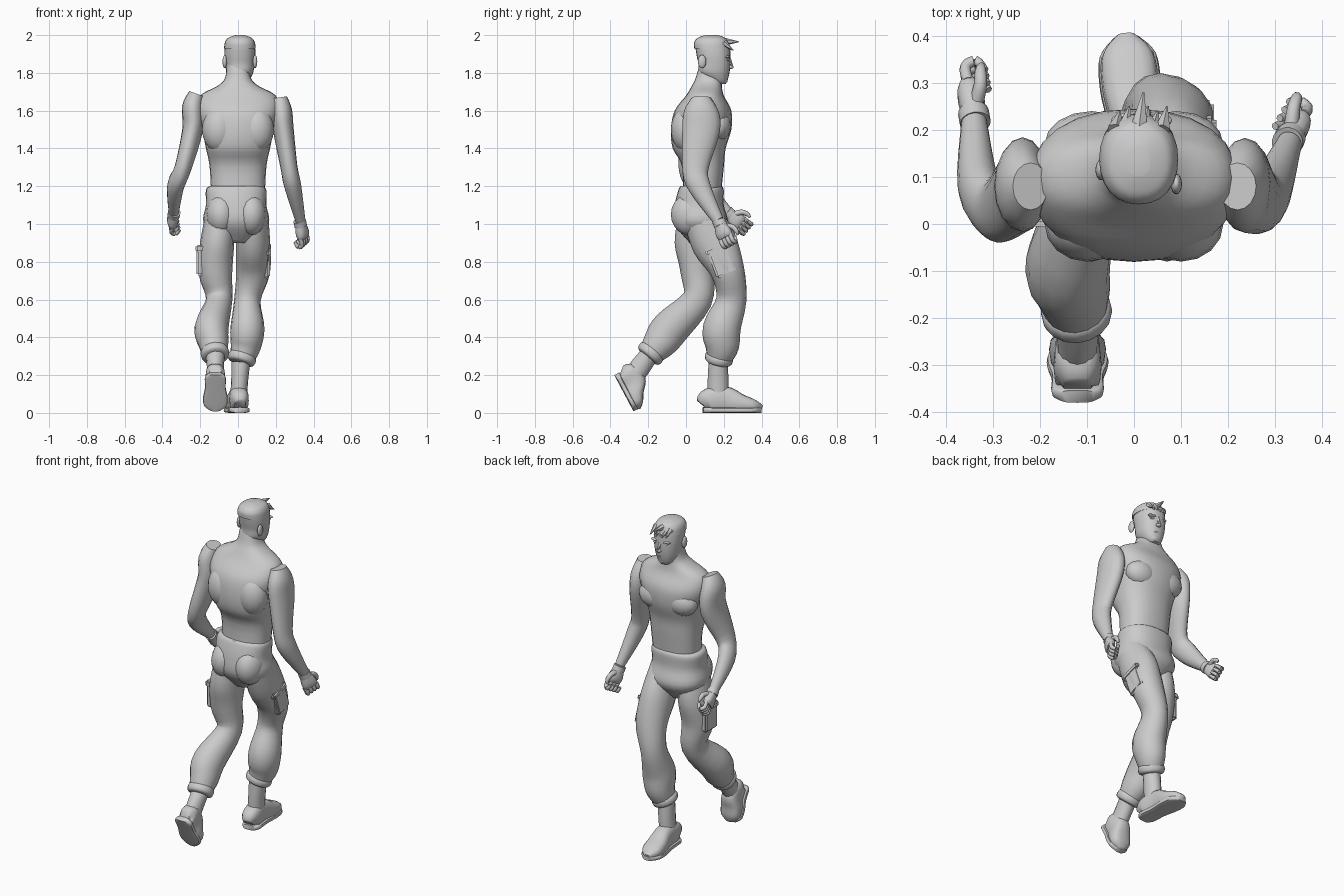
import bpy
import bmesh
import math
from mathutils import Vector, Matrix

default_cube = bpy.data.objects.get("Cube")
if default_cube:
    bpy.data.objects.remove(default_cube, do_unlink=True)


def finish(name, bm, matrix):
    """Turn a bmesh into a smooth shaded object."""
    bm.transform(matrix)
    bmesh.ops.recalc_face_normals(bm, faces=bm.faces)
    mesh = bpy.data.meshes.new(name)
    bm.to_mesh(mesh)
    bm.free()
    part = bpy.data.objects.new(name, mesh)
    bpy.context.collection.objects.link(part)
    bpy.ops.object.select_all(action='DESELECT')
    part.select_set(True)
    bpy.context.view_layer.objects.active = part
    bpy.ops.object.shade_smooth_by_angle(angle=math.radians(50))


def smooth_rows(rows, steps):
    """Catmull-Rom interpolation of all ring parameters."""
    result = []
    last = len(rows) - 1
    for i in range(last):
        before, start = rows[max(i - 1, 0)], rows[i]
        end, after = rows[i + 1], rows[min(i + 2, last)]
        for k in range(steps):
            t = k / steps
            result.append([
                q + t * ((r - p) + t * ((2 * p - 5 * q + 4 * r - s)
                                        + t * (3 * (q - r) + s - p))) / 2
                for p, q, r, s in zip(before, start, end, after)])
    return result + [list(rows[-1])]


def signed_power(value, power):
    return math.copysign(abs(value) ** power, value)


def add_tube(bm, path, widths, depths, sides=16, steps=4, level=False, power=1):
    """Skin rings of given half widths and half depths along a path."""
    rows = smooth_rows([(*p, w, d) for p, w, d in zip(path, widths, depths)], steps)
    centres = [Vector(row[:3]) for row in rows]
    last = len(rows) - 1
    rings = []
    for i, (*_, width, depth) in enumerate(rows):
        across, forward = Vector((1, 0, 0)), Vector((0, 1, 0))
        if not level:
            along = (centres[min(i + 1, last)] - centres[max(i - 1, 0)]).normalized()
            across = (across - along * across.dot(along)).normalized()
            forward = along.cross(across)
        ring = []
        for k in range(sides):
            angle = math.tau * k / sides
            u = signed_power(math.cos(angle), power) * width
            v = signed_power(math.sin(angle), power) * depth
            ring.append(bm.verts.new(centres[i] + across * u + forward * v))
        rings.append(ring)
    for low, high in zip(rings, rings[1:]):
        for k in range(sides):
            n = (k + 1) % sides
            bm.faces.new((low[k], low[n], high[n], high[k]))
    bm.faces.new(rings[0])
    bm.faces.new(rings[-1])


def tube(name, path, widths, depths, matrix=Matrix(), **options):
    bm = bmesh.new()
    add_tube(bm, path, widths, depths, **options)
    finish(name, bm, matrix)


def column(name, x, rows, power=.85):
    """Upright body part from level rings: y, z, half width, half depth."""
    ys, zs, widths, depths = zip(*rows)
    tube(name, [(x, y, z) for y, z in zip(ys, zs)], widths, depths,
         sides=24, level=True, power=power)


def ellipsoid(name, centre, radii):
    bm = bmesh.new()
    bmesh.ops.create_uvsphere(bm, u_segments=16, v_segments=10, radius=1)
    finish(name, bm, Matrix.Translation(centre) @ Matrix.Diagonal((*radii, 1)))


def spike(name, start, end, radius):
    """Pointed lock or wedge running from start to end."""
    start, end = Vector(start), Vector(end)
    bm = bmesh.new()
    bmesh.ops.create_cone(bm, cap_ends=True, segments=6, radius1=radius,
                          radius2=radius / 10, depth=(end - start).length)
    turn = (end - start).to_track_quat('Z', 'Y').to_matrix().to_4x4()
    finish(name, bm, Matrix.Translation((start + end) / 2) @ turn)


def rounded_box(name, size, matrix):
    bm = bmesh.new()
    bmesh.ops.create_cube(bm, size=1)
    bm.transform(Matrix.Diagonal((*size, 1)))
    bmesh.ops.bevel(bm, geom=bm.edges[:], offset=.01, segments=2, affect='EDGES')
    finish(name, bm, matrix)


def pose(place, pitch=0, yaw=0):
    """Placement with a pitch about x and a yaw about z, in degrees."""
    return (Matrix.Translation(place) @ Matrix.Rotation(math.radians(yaw), 4, 'Z')
            @ Matrix.Rotation(math.radians(pitch), 4, 'X'))


# Torso, neck and the hips of the trousers
column("torso", 0, [
    (.08, 1.1, .14, .1), (.09, 1.3, .15, .11), (.07, 1.4, .17, .14), (.08, 1.5, .19, .16),
    (.09, 1.6, .22, .15), (.1, 1.68, .2, .1), (.11, 1.73, .11, .08),
    (.12, 1.77, .07, .07), (.13, 1.84, .06, .06)])
column("trouser_hips", -.01, [
    (.08, 1.2, .14, .11), (.08, 1.18, .16, .12), (.07, 1.1, .16, .13),
    (.08, 1, .17, .14), (.08, .9, .06, .06)])
for side, tag in ((-1, "left"), (1, "right")):
    ellipsoid(tag + "_chest_muscle", (side * .09, .17, 1.52), (.1, .07, .08))
    ellipsoid(tag + "_shoulder_blade", (side * .1, 0, 1.5), (.09, .08, .12))
    ellipsoid(tag + "_buttock", (side * .08 - .01, .02, 1.05), (.08, .1, .11))


def leg(tag, path):
    """Trouser leg with a gathered cuff at its lower end."""
    tube(tag + "_trouser_leg", path, (.08, .09, .09, .07, .09, .08, .06),
         (.1, .12, .09, .08, .1, .09, .06))
    end = Vector(path[-1])
    upward = (Vector(path[-2]) - end).normalized()
    radii = (.06, .075, .07, .04)
    tube(tag + "_trouser_cuff", [end + upward * k for k in (.05, .03, 0, -.01)], radii, radii)


def boot(tag, top, matrix):
    """Boot with the heel at the local origin and the toe along y."""
    lengths = (0, .03, .12, .2, .27, .31)
    widths = (.03, .05, .05, .06, .055, .02)
    heights = (.08, .13, .14, .1, .07, .04)
    tube(tag + "_boot_foot", [(0, y, h / 2) for y, h in zip(lengths, heights)],
         widths, [h / 2 for h in heights], matrix, power=.75)
    tube(tag + "_boot_sole", [(0, y, .015) for y in lengths],
         [w + .005 for w in widths], [.015] * len(widths), matrix, power=.5)
    top, ankle = Vector(top), matrix @ Vector((0, .08, .08))
    tube(tag + "_boot_shaft", (top, (top + ankle) / 2, ankle), (.05, .045, .045), (.05, .055, .055))


# Legs: the left trails and the right strides forward
left_cuff, right_cuff = (-.12, -.2, .3), (.015, .17, .27)
leg("left", [(-.09, .06, 1.05), (-.11, .06, .9), (-.12, .06, .75), (-.1, .06, .6),
             (-.14, -.08, .45), (-.13, -.14, .37), left_cuff])
leg("right", [(.08, .08, 1.05), (.08, .15, .9), (.08, .22, .75), (.05, .24, .6),
              (.05, .19, .45), (.04, .19, .35), right_cuff])
boot("left", left_cuff, pose((-.12, -.38, .2), -62) @ Matrix.Diagonal((1, .7, 1, 1)))
boot("right", right_cuff, pose((.01, .09, 0), 0, 5))

# Cargo pockets with flaps on the outer thighs
for tag, place, pitch in (("left", (-.2, .06, .8), 0), ("right", (.15, .19, .8), 20)):
    spot = pose(place, pitch)
    rounded_box(tag + "_pocket", (.04, .11, .15), spot)
    rounded_box(tag + "_pocket_flap", (.05, .13, .04), spot @ Matrix.Translation((0, 0, .07)))


def arm(tag, path):
    tube(tag + "_arm", path, (.04, .056, .055, .045, .045, .027),
         (.05, .09, .1, .07, .06, .03))


def hand(tag, inward, matrix):
    """Half closed hand hanging down from the wrist."""
    tube(tag + "_wristband", [(0, 0, .02), (0, 0, -.01)], (.033, .033), (.036, .036), matrix)
    tube(tag + "_palm", [(0, 0, z) for z in (.01, -.03, -.06, -.08)],
         (.024, .028, .027, .018), (.028, .04, .045, .04), matrix, power=.8)
    bm = bmesh.new()
    radii = (.012, .012, .011, .008)
    for k in range(4):
        y = .034 - k * .022
        add_tube(bm, [(0, y, -.07), (0, y, -.11), (inward * .025, y, -.12),
                      (inward * .04, y, -.09)], radii, radii, sides=8)
    finish(tag + "_fingers", bm, matrix)
    radii = (.016, .014, .012, .006)
    tube(tag + "_thumb", [(inward * .01, .02, -.02), (inward * .025, .05, -.04),
                          (inward * .03, .06, -.07), (inward * .035, .055, -.09)],
         radii, radii, matrix, sides=8)


# Arms swinging beside the body
arm("left", [(-.22, .08, 1.69), (-.24, .08, 1.62), (-.24, .08, 1.5),
             (-.29, .03, 1.3), (-.33, .08, 1.2), (-.34, .22, 1.06)])
arm("right", [(.22, .08, 1.67), (.23, .08, 1.6), (.24, .08, 1.5),
              (.27, .05, 1.3), (.29, .07, 1.2), (.33, .17, 1.02)])
hand("left", 1, pose((-.34, .23, 1.05), 50, 10))
hand("right", -1, pose((.33, .18, 1), 25, -30))

# Head, with a hair cap grown from its upper rings
skull = [(.15, 1.85, .078, .085), (.145, 1.9, .082, .09), (.14, 1.95, .078, .09),
         (.14, 1.98, .06, .07), (.14, 1.995, .02, .03)]
jaw = [(.18, 1.74, .03, .03), (.17, 1.76, .05, .05), (.15, 1.8, .07, .08)]
column("head", .01, jaw + skull, .9)
column("hair_cap", .01, [(y - .005, z + .005, w + .003, d + .003)
                         for y, z, w, d in smooth_rows(skull[1:], 2)[1:]], .9)
for k in range(6):
    x = -.04 + k * .02
    spike("hair_lock_" + str(k), (x, .2, 1.96), (x + .01, .24 + k % 2 / 100, 1.92), .018)
spike("hair_quiff", (.01, .2, 1.965), (.02, .28, 1.965), .022)

# Face
spike("nose", (.015, .22, 1.88), (.02, .25, 1.83), .017)
ellipsoid("nose_tip", (.02, .235, 1.83), (.016, .016, .01))
ellipsoid("mouth", (.017, .216, 1.79), (.026, .013, .008))
ellipsoid("chin", (.016, .2, 1.76), (.03, .02, .02))
for side, tag in ((-1, "left"), (1, "right")):
    ellipsoid(tag + "_ear", (.01 + side * .08, .1 - side * .015, 1.86), (.012, .022, .035))
    ellipsoid(tag + "_brow", (.016 + side * .035, .22, 1.885), (.03, .015, .008))
    ellipsoid(tag + "_eye", (.016 + side * .035, .22, 1.87), (.016, .01, .007))
